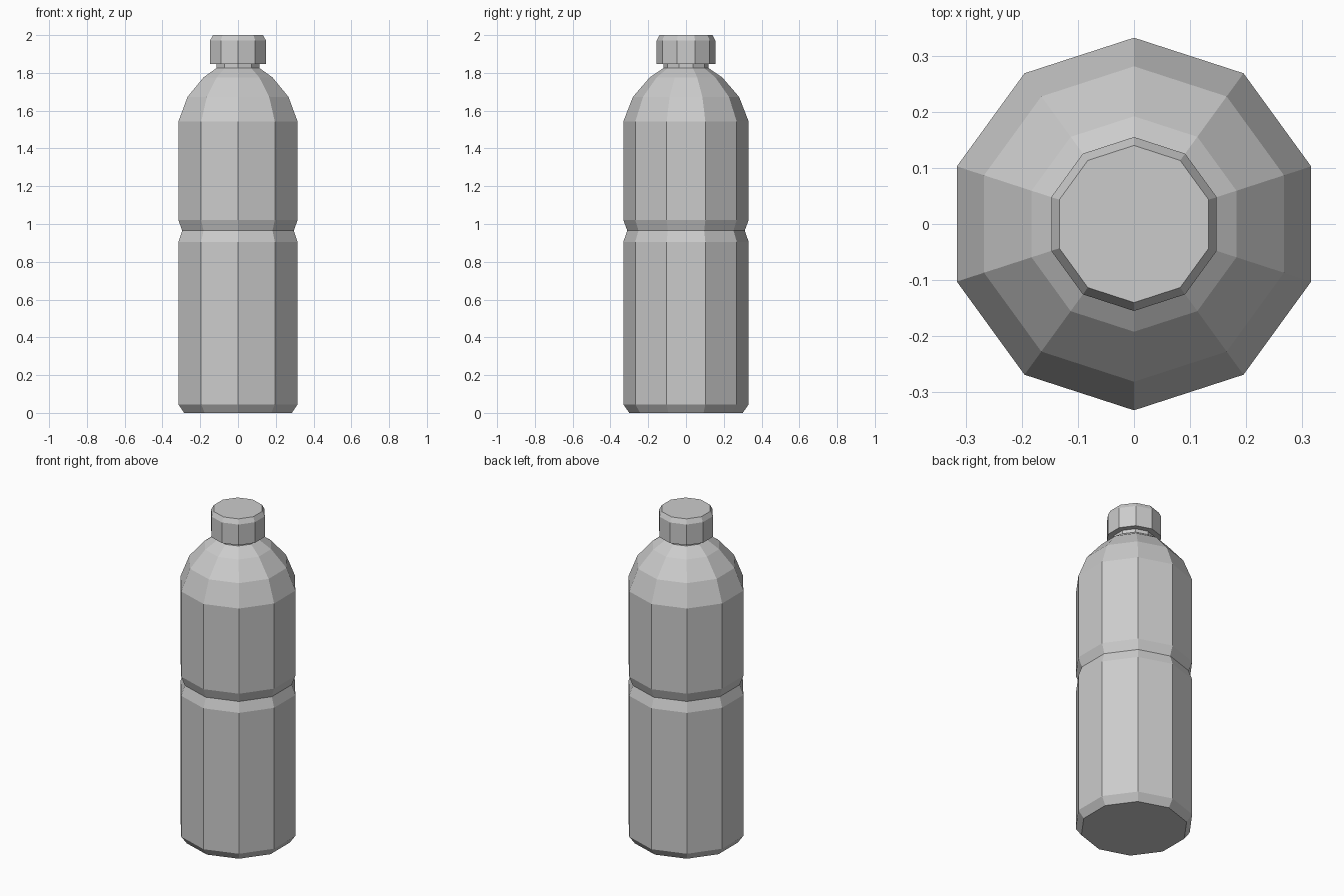
import bpy, bmesh, math

if "Cube" in bpy.data.objects:
    bpy.data.objects.remove(bpy.data.objects["Cube"])

SIDES = 10


def lathe(name, profile):
    """Ten-sided closed solid from (radius, height) pairs, with a corner facing +y."""
    bm = bmesh.new()
    rings = []
    for r, z in profile:
        angles = [math.pi / 2 + 2 * math.pi * i / SIDES for i in range(SIDES)]
        rings.append([bm.verts.new((r * math.cos(a), r * math.sin(a), z)) for a in angles])
    for low, high in zip(rings, rings[1:]):
        for i in range(SIDES):
            j = (i + 1) % SIDES
            bm.faces.new((low[i], low[j], high[j], high[i]))
    bm.faces.new(rings[0][::-1])
    bm.faces.new(rings[-1])
    mesh = bpy.data.meshes.new(name)
    bm.to_mesh(mesh)
    bm.free()
    obj = bpy.data.objects.new(name, mesh)
    bpy.context.collection.objects.link(obj)
    return obj


# Body: chamfered base, waist groove, rounded shoulder, short neck
lathe("bottle_body", [
    (0.300, 0.0), (0.332, 0.045),
    (0.332, 0.905), (0.311, 0.965), (0.332, 1.022),
    (0.332, 1.542), (0.281, 1.673), (0.192, 1.776), (0.120, 1.825),
    (0.120, 1.846),
])

# Screw cap with chamfered top edge
lathe("cap", [(0.155, 1.846), (0.155, 1.972), (0.140, 2.0)])
